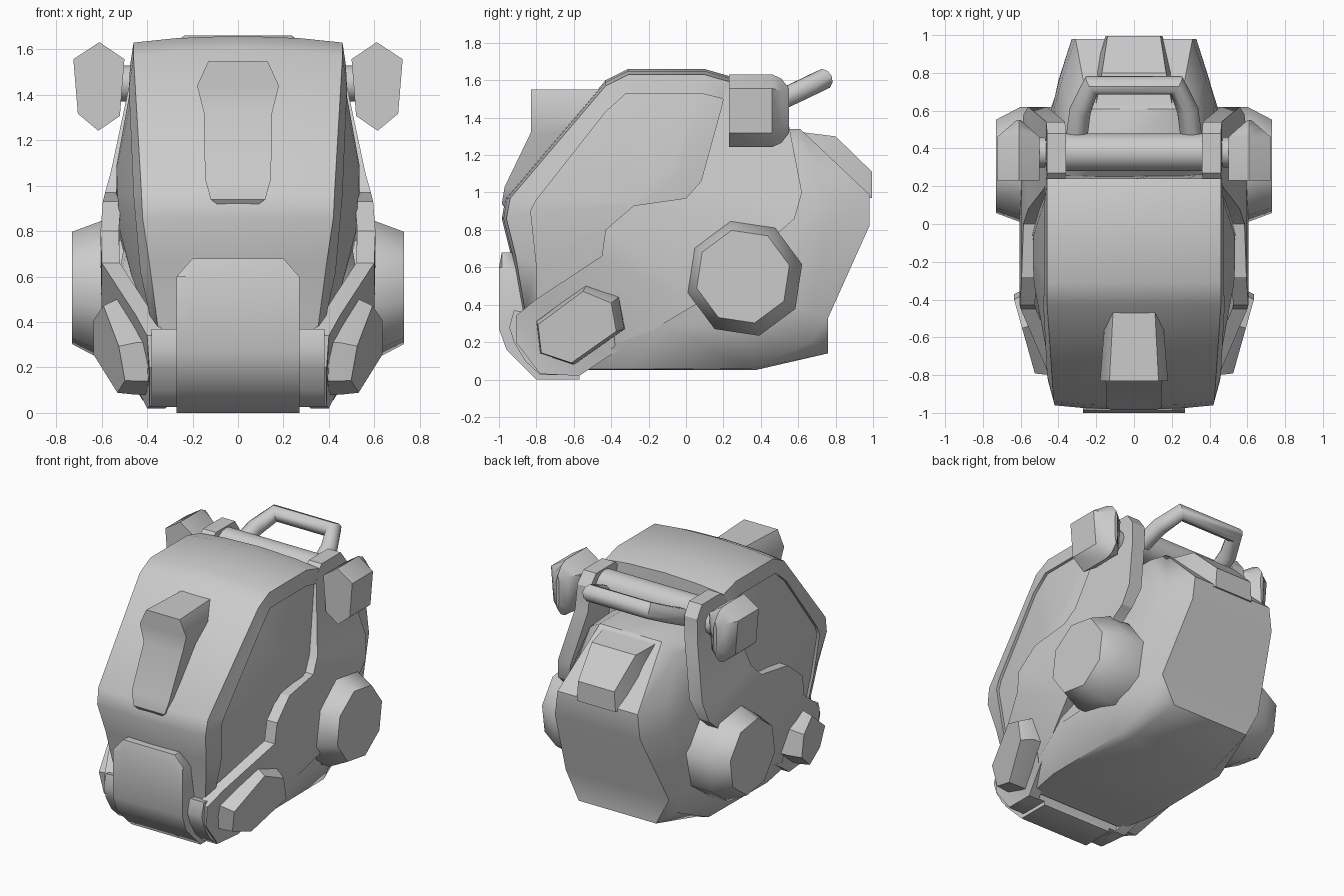
import bpy, bmesh, math
from mathutils import Vector

cube = bpy.data.objects.get("Cube")
if cube:
    bpy.data.objects.remove(cube)

grey = bpy.data.materials.new("plain_grey")
grey.use_nodes = True
TONE = (0.6, 0.6, 0.6, 1)
grey.diffuse_color = TONE
grey.node_tree.nodes["Principled BSDF"].inputs["Base Color"].default_value = TONE


def finish(ob, angle):
    ob.data.materials.append(grey)
    bpy.ops.object.select_all(action='DESELECT')
    ob.select_set(True)
    bpy.context.view_layer.objects.active = ob
    bpy.ops.object.shade_smooth_by_angle(angle=math.radians(angle))
    return ob


def loft(name, rings, mirror=False, angle=32):
    """Bridge equal-length rings of points and cap both ends."""
    bm = bmesh.new()
    loops = [[bm.verts.new(p) for p in ring] for ring in rings]
    for a, b in zip(loops, loops[1:]):
        for i in range(len(a)):
            j = (i + 1) % len(a)
            bm.faces.new((a[i], a[j], b[j], b[i]))
    for end in (loops[0], loops[-1]):
        bm.faces.new(end)
    bmesh.ops.remove_doubles(bm, verts=bm.verts, dist=0.0005)
    if mirror:
        geo = bmesh.ops.duplicate(bm, geom=bm.verts[:] + bm.edges[:] + bm.faces[:])
        for v in geo["geom"]:
            if isinstance(v, bmesh.types.BMVert):
                v.co.x *= -1
    bmesh.ops.recalc_face_normals(bm, faces=bm.faces)
    me = bpy.data.meshes.new(name)
    bm.to_mesh(me)
    bm.free()
    ob = bpy.data.objects.new(name, me)
    bpy.context.collection.objects.link(ob)
    return finish(ob, angle)


def across(profile, x):
    return [(x, y, z) for y, z in profile]


def flip(ring):
    return [(-p[0], p[1], p[2]) for p in ring]


def disc(x, y, z, r, sides, turn=0):
    angles = [math.radians(turn) + math.tau * k / sides for k in range(sides)]
    return [(x, y + r * math.cos(a), z + r * math.sin(a)) for a in angles]


# Canopy shell: rim profile as (half width, y, z), arched across the middle
rim = [(.35, -.86, .36), (.39, -.91, .66), (.42, -.96, .86), (.425, -.94, .97),
       (.46, -.43, 1.57), (.46, -.31, 1.63), (.46, .1, 1.63), (.46, .24, 1.59),
       (.46, .3, .6), (.4, -.5, .3)]
# Bevelled frame edge, then the slightly recessed, bulging side glass
glass = [(.37, -.8, .34), (.43, -.8, .62), (.455, -.83, .9), (.46, -.8, .96),
         (.48, -.43, 1.43), (.475, -.32, 1.53), (.475, .08, 1.53), (.47, .2, 1.5),
         (.5, .25, .6), (.42, -.5, .35)]
recess = [(w - .02, y, z) for w, y, z in glass]
heart = Vector((.56, -.15, .95))
bulge = [Vector(p).lerp(heart, .75) for p in recess]


def arch(t):
    lift = 1 - t * t
    return [(w * t, y - .025 * lift * (z < 1.1), z + .03 * lift * (z > 1.2))
            for w, y, z in rim]


loft("canopy", [flip(bulge), flip(recess), flip(glass)]
     + [arch(t) for t in (-1, -.6, 0, .6, 1)] + [glass, recess, bulge], angle=48)

# Rear hull: flat-backed core, rounded cheeks and flanks, as (half width, y, z)
core = [(.3, -.55, .5), (.24, .3, 1.34), (.24, .61, 1.34), (.31, .98, .99), (.33, .98, .82),
        (.4, .76, .33), (.3, .76, .14), (.34, .37, .05), (.34, -.3, .05), (.32, -.55, .05)]
cheek = [(.42, -.5, .5), (.36, .3, 1.28), (.34, .58, 1.28), (.38, .77, .99), (.395, .77, .82),
         (.42, .67, .36), (.38, .66, .2), (.42, .35, .06), (.42, -.3, .055), (.38, -.52, .055)]
flank = [(.54, -.4, .5), (.46, .25, 1.0), (.41, .5, 1.02), (.42, .62, .88), (.43, .63, .78),
         (.48, .5, .4), (.48, .45, .34), (.55, .28, .3), (.55, -.1, .28), (.48, -.38, .18)]
loft("rear_hull", [flip(flank), flip(cheek), flip(core), core, cheek, flank], angle=38)

# Vent box on the back of the hull: y, top half width, top z, bottom half width, bottom z
vent = [(.55, .2, 1.34, .22, 1.0), (.64, .2, 1.32, .23, 1.0),
        (.8, .17, 1.3, .22, 1.0), (.995, .14, 1.11, .15, .97)]
loft("rear_vent", [[(-a, y, t), (a, y, t), (b, y, l), (-b, y, l)]
                   for y, a, t, b, l in vent], angle=20)

# Side frames: front edge, rear edge, outer x and thickness
frame = [((.27, 1.61), (.48, 1.61), .46, .1), ((.21, 1.55), (.54, 1.53), .465, .1),
         ((.19, 1.46), (.55, 1.36), .475, .1),
         ((.08, 1.06), (.62, 1.0), .56, .1), ((0, .97), (.58, .86), .585, .08),
         ((-.28, .93), (.49, .78), .595, .08), ((-.43, .8), (.4, .6), .605, .08),
         ((-.45, .66), (.05, .4), .6, .08), ((-.8, .43), (-.42, .12), .45, .08),
         ((-.91, .34), (-.57, .02), .4, .08), ((-.91, .2), (-.78, .03), .39, .08)]
loft("side_frames", [[(x, *f), (x, *r), (x - t, *r), (x - t, *f)]
                     for f, r, x, t in frame], mirror=True, angle=30)

# Front bumper roll and its centre plate
roll = [(-.92, .37), (-.945, .28), (-.92, .2), (-.86, .1), (-.78, .025), (-.57, .025), (-.5, .3)]
loft("bumper_roll", [across(roll, -.38), across(roll, .38)], angle=50)
plate = [(-.92, .68), (-.985, .68), (-1, .6), (-1, .27), (-.96, .16), (-.8, 0), (-.57, 0), (-.57, .3)]
short = [(y, min(z, .6)) for y, z in plate]
loft("bumper_plate", [across(short, -.27), across(plate, -.2),
                      across(plate, .2), across(short, .27)], angle=45)

# Raised scoop on the brow: z, half width, front y, back y
scoop = [(.91, .08, -.965, -.85), (.94, .12, -.985, -.85), (1.03, .145, -.97, -.8),
         (1.32, .15, -.83, -.55), (1.44, .18, -.83, -.5), (1.55, .13, -.83, -.46)]
loft("brow_scoop", [[(-w, f, z), (w, f, z), (w * .85, b, z), (-w * .85, b, z)]
                    for z, w, f, b in scoop], angle=40)

# Octagonal hubs
loft("side_hubs", [disc(.4, .315, .54, .315, 8, 14), disc(.6, .315, .54, .315, 8, 14),
                   disc(.73, .305, .55, .255, 8, 14)], mirror=True, angle=50)

# Slanted six-sided lamps beside the bumper
lamp = [(-.8, .31), (-.53, .51), (-.36, .44), (-.33, .27), (-.6, .08), (-.78, .14)]


def lamp_ring(depth, size):
    return [(.525 + .25 * (y + .8) + .2 * min(z - .3, 0) - depth,
             -.72 + (y + .72) * size, .16 + (z - .16) * size) for y, z in lamp]


loft("front_lamps", [lamp_ring(.22, 1.02), lamp_ring(.08, 1), lamp_ring(0, .89)],
     mirror=True, angle=50)

# Ear pods with tapered backs, on short axles
ear = [(0, .195), (.115, .12), (.095, -.12), (.005, -.195), (-.09, -.13), (-.11, .12)]


def ear_ring(y, wide, tall):
    return [(.61 + x * wide, y, 1.437 + z * tall) for x, z in ear]


loft("ear_pods", [ear_ring(.23, 1, 1), ear_ring(.46, 1, 1), ear_ring(.51, .5, .88),
                  ear_ring(.55, .1, .62)], mirror=True, angle=40)
loft("ear_axles", [disc(.4, .38, 1.45, .08, 12), disc(.55, .38, 1.45, .08, 12)], mirror=True)

# Cross bar and carrying handle
loft("cross_bar", [disc(-.4, .38, 1.5, .1, 16), disc(.4, .38, 1.5, .1, 16)])
curve = bpy.data.curves.new("handle", 'CURVE')
curve.dimensions = '3D'
curve.bevel_depth = .057
curve.bevel_resolution = 3
half = [(.305, .45, 1.47), (.285, .6, 1.54), (.225, .735, 1.605)]
path = half + flip(half)[::-1]
spline = curve.splines.new('POLY')
spline.points.add(len(path) - 1)
for point, p in zip(spline.points, path):
    point.co = (*p, 1)
curve.use_fill_caps = True
handle = bpy.data.objects.new("handle", curve)
bpy.context.collection.objects.link(handle)
bpy.ops.object.select_all(action='DESELECT')
handle.select_set(True)
bpy.context.view_layer.objects.active = handle
bpy.ops.object.convert(target='MESH')
finish(bpy.context.view_layer.objects.active, 40)
